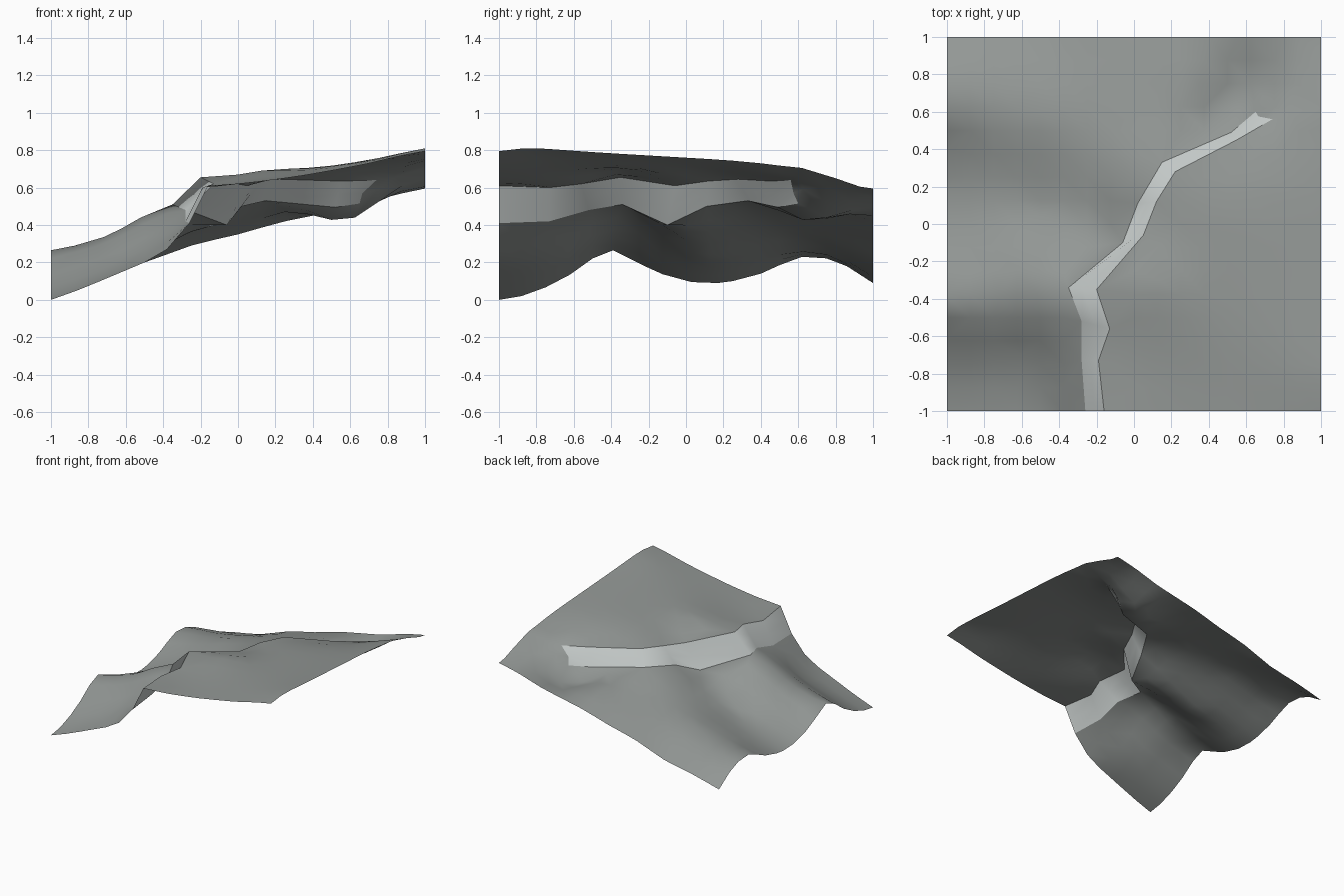
import bpy, math
from mathutils import Vector
from mathutils.geometry import delaunay_2d_cdt

if "Cube" in bpy.data.objects:
    bpy.data.objects.remove(bpy.data.objects["Cube"])

# cliff foot and cliff rim, paired point by point
FOOT = [(-.26, -1, .41), (-.28, -.73, .42), (-.28, -.52, .48), (-.35, -.34, .51), (-.06, -.1, .40),
        (.02, .11, .50), (.15, .33, .53), (.52, .49, .495), (.65, .6, .515)]
RIM = [(-.16, -1, .61), (-.19, -.73, .60), (-.13, -.56, .62), (-.2, -.35, .655), (.05, -.06, .61),
       (.12, .12, .635), (.22, .28, .645), (.55, .45, .635), (.74, .56, .64)]
MID = [tuple((a + b) / 2 for a, b in zip(p, q)) for p, q in zip(FOOT, RIM)]
MID[-1] = (.665, .575, .57)

# border heights
LEFT = [(-1, y, z) for y, z in ((-1, 0), (-.88, .02), (-.62, .135), (-.39, .265), (-.22, .18), (.03, .095),
                                (.17, .09), (.4, .14), (.62, .23), (.86, .18), (1, .09))]
BACK = [(x, 1, z) for x, z in ((-.5, .2), (-.25, .29), (0, .35), (.4, .45), (.55, .48), (.8, .55), (1, .595))]
RIGHT = [(1, y, z) for y, z in ((-1, .795), (-.87, .81), (-.5, .79), (0, .76), (.4, .73), (.62, .705))]
FRONT_LOW = [(-.86, -1, .05), (-.5, -1, .2), (-.38, -1, .27)]
FRONT_HIGH = [(.05, -1, .625), (.35, -1, .665), (.7, -1, .73)]
SEAM = [(.85, .6, .66), (1, .62, .705)]
# ridges and valley
LOW_IN = [(-.72, -.38, .335), (-.52, -.37, .44), (-.6, -.7, .23), (-.5, .04, .25), (-.5, .6, .32),
          (0, .6, .43), (.35, .75, .47), (1, .8, .65), (1, .93, .605)]
HIGH_IN = [(.13, -.3, .69), (.45, -.3, .71), (.4, .1, .69), (.65, .3, .69)]

low = LEFT + BACK + FRONT_LOW + LOW_IN + FOOT + SEAM + [MID[-1]]
high = RIGHT[:-1] + FRONT_HIGH + HIGH_IN + RIM + SEAM


def fit(points, c=.1):
    """Smooth height function through scattered points."""
    k = lambda ax, ay, p: math.sqrt((ax - p[0]) ** 2 + (ay - p[1]) ** 2 + c * c)
    n = len(points)
    mean = sum(p[2] for p in points) / n
    m = [[k(p[0], p[1], q) for q in points] + [p[2] - mean] for p in points]
    for i in range(n):
        b = max(range(i, n), key=lambda r: abs(m[r][i]))
        m[i], m[b] = m[b], m[i]
        for r in range(n):
            if r != i:
                f = m[r][i] / m[i][i]
                m[r] = [u - f * v for u, v in zip(m[r], m[i])]
    w = [m[i][n] / m[i][i] for i in range(n)]
    return lambda x, y: mean + sum(a * k(x, y, p) for a, p in zip(w, points))


PATH = MID + SEAM


def is_high(x, y):
    for a, b in zip(PATH, PATH[1:]):
        if a[1] <= y <= b[1]:
            return x > a[0] + (b[0] - a[0]) * (y - a[1]) / (b[1] - a[1])
    return False


def inside(x, y, poly):
    hit = False
    for a, b in zip(poly, poly[1:] + poly[:1]):
        if (a[1] > y) != (b[1] > y) and x < a[0] + (b[0] - a[0]) * (y - a[1]) / (b[1] - a[1]):
            hit = not hit
    return hit


def make(name, verts, faces, colour):
    me = bpy.data.meshes.new(name)
    me.from_pydata(verts, [], faces)
    me.polygons.foreach_set("use_smooth", [True] * len(faces))
    mat = bpy.data.materials.new(name + "_colour")
    mat.diffuse_color = colour
    mat.use_nodes = True
    mat.node_tree.nodes["Principled BSDF"].inputs["Base Color"].default_value = mat.diffuse_color
    me.materials.append(mat)
    ob = bpy.data.objects.new(name, me)
    bpy.context.collection.objects.link(ob)


# terrain: cliff outline first, then control points, then a filler grid
outline = FOOT + [MID[-1]] + RIM[::-1]
pts = list(outline)
for p in low + high:
    if all((p[0] - q[0]) ** 2 + (p[1] - q[1]) ** 2 > 1e-5 for q in pts):
        pts.append(p)
h_low, h_high = fit(low), fit(high)
dense = [Vector(a[:2]).lerp(Vector(b[:2]), t / 4) for a, b in zip(outline, outline[1:]) for t in range(5)]
keep = [Vector(p[:2]) for p in pts] + dense
N = 16
for i in range(N + 1):
    for j in range(N + 1):
        x, y = -1 + 2 * i / N, -1 + 2 * j / N
        if inside(x, y, outline) or min((Vector((x, y)) - q).length for q in keep) < .065:
            continue
        pts.append((x, y, max(0, (h_high if is_high(x, y) else h_low)(x, y))))

n = len(outline)
edges = [(i, (i + 1) % n) for i in range(n)]
v2, _, tris, orig, _, _ = delaunay_2d_cdt([Vector(p[:2]) for p in pts], edges, [], 0, 1e-5)
verts = [(v.x, v.y, pts[o[0]][2]) if o else (v.x, v.y, h_low(v.x, v.y)) for v, o in zip(v2, orig)]
faces = []
for t in tris:
    c = sum((v2[i] for i in t), Vector((0, 0))) / 3
    if not inside(c.x, c.y, outline):
        faces.append(tuple(t))
make("hillside", verts, faces, (.29, .31, .3, 1))

# cliff band of three rows
m = len(FOOT)
strip = [(r * m + i, (r + 1) * m + i, (r + 1) * m + i + 1, r * m + i + 1) for r in range(2) for i in range(m - 1)]
make("cliff_face", FOOT + MID + RIM, strip, (.62, .66, .65, 1))
